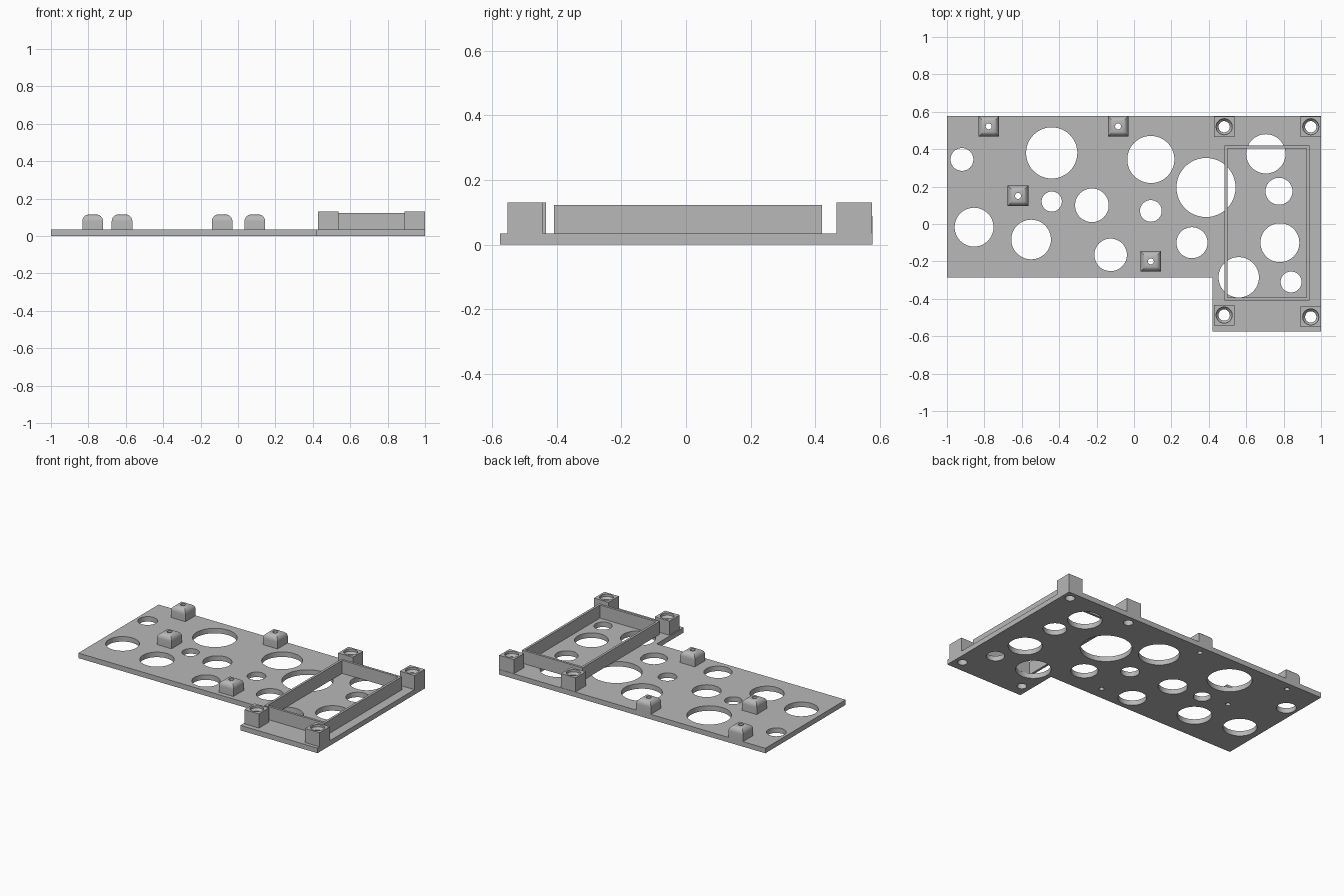
import bpy, bmesh, math

if "Cube" in bpy.data.objects:
    bpy.data.objects.remove(bpy.data.objects["Cube"], do_unlink=True)

PLATE = 0.034      # plate thickness
POST_TOP = 0.13
STUD_TOP = 0.115
WALL_TOP = 0.123

grey = bpy.data.materials.new("plain_grey")
grey.use_nodes = True
colour = (0.48, 0.48, 0.48, 1)
grey.diffuse_color = colour
grey.node_tree.nodes["Principled BSDF"].inputs["Base Color"].default_value = colour


def finish(name, bm):
    bmesh.ops.recalc_face_normals(bm, faces=bm.faces)
    mesh = bpy.data.meshes.new(name)
    bm.to_mesh(mesh)
    bm.free()
    mesh.materials.append(grey)
    obj = bpy.data.objects.new(name, mesh)
    bpy.context.collection.objects.link(obj)
    return obj


def loft(bm, rings):
    """Skin a list of point rings and cap both ends."""
    loops = [[bm.verts.new(p) for p in ring] for ring in rings]
    for a, b in zip(loops, loops[1:]):
        for i in range(len(a)):
            j = (i + 1) % len(a)
            bm.faces.new((a[i], a[j], b[j], b[i]))
    bm.faces.new(loops[0][::-1])
    bm.faces.new(loops[-1])


def rectangle(x0, x1, y0, y1, z):
    return [(x0, y0, z), (x1, y0, z), (x1, y1, z), (x0, y1, z)]


def circle(x, y, r, z, n=48):
    return [(x + r * math.cos(math.tau * i / n),
             y + r * math.sin(math.tau * i / n), z) for i in range(n)]


def drill(bm, x, y, profile):
    loft(bm, [circle(x, y, r, z) for r, z in profile])


def cut(obj, cutter):
    mod = obj.modifiers.new("cut", "BOOLEAN")
    mod.operation = "DIFFERENCE"
    mod.solver = "EXACT"
    mod.object = cutter
    bpy.context.view_layer.objects.active = obj
    bpy.ops.object.modifier_apply(modifier=mod.name)


def smooth(obj):
    bpy.ops.object.select_all(action="DESELECT")
    obj.select_set(True)
    bpy.context.view_layer.objects.active = obj
    bpy.ops.object.shade_smooth_by_angle(angle=math.radians(30))


# Large round openings: x, y, radius
openings = [
    (-0.92, 0.345, 0.061), (-0.44, 0.38, 0.137), (0.09, 0.345, 0.126),
    (0.385, 0.195, 0.158), (0.705, 0.375, 0.105), (0.775, 0.175, 0.072),
    (0.78, -0.1, 0.104), (0.84, -0.31, 0.056), (0.56, -0.285, 0.108),
    (0.31, -0.1, 0.083), (0.09, 0.07, 0.058), (-0.125, -0.165, 0.087),
    (-0.225, 0.1, 0.09), (-0.44, 0.12, 0.054), (-0.55, -0.083, 0.106),
    (-0.855, -0.017, 0.104),
]
posts = {"back_right_post": (0.482, 0.52), "back_left_post": (0.945, 0.52),
         "front_right_post": (0.482, -0.487), "front_left_post": (0.945, -0.497)}
studs = {"outer_back_stud": (-0.777, 0.522), "inner_back_stud": (-0.085, 0.522),
         "middle_stud": (-0.62, 0.15), "front_stud": (0.09, -0.2)}

bm = bmesh.new()
for x, y, r in openings:
    drill(bm, x, y, [(r, -0.1), (r, 0.3)])
opening_cutter = finish("opening_cutter", bm)

# Screw bores: tapered mouth in the posts, narrow pilot in the studs
bm = bmesh.new()
for x, y in posts.values():
    drill(bm, x, y, [(0.03, -0.1), (0.03, POST_TOP - 0.03),
                     (0.043, POST_TOP - 0.015), (0.043, 0.3)])
for x, y in studs.values():
    drill(bm, x, y, [(0.016, -0.1), (0.016, 0.3)])
bore_cutter = finish("bore_cutter", bm)

# L-shaped base plate
outline = [(-1, -0.285), (0.42, -0.285), (0.42, -0.575),
           (1, -0.575), (1, 0.577), (-1, 0.577)]
bm = bmesh.new()
loft(bm, [[(x, y, z) for x, y in outline] for z in (0, PLATE)])
plate = finish("base_plate", bm)
cut(plate, opening_cutter)
cut(plate, bore_cutter)
smooth(plate)

# Square corner posts
H = 0.055
for name, (x, y) in posts.items():
    bm = bmesh.new()
    loft(bm, [rectangle(x - H, x + H, y - H, y + H, z) for z in (PLATE, POST_TOP)])
    post = finish(name, bm)
    cut(post, bore_cutter)
    smooth(post)

# Studs with mitred, rounded tops
R = 0.036
steps = [(0, PLATE)] + [
    (R * (1 - math.cos(a)), STUD_TOP - R + R * math.sin(a))
    for a in (math.pi / 2 * i / 8 for i in range(9))]
for name, (x, y) in studs.items():
    bm = bmesh.new()
    loft(bm, [rectangle(x - H + d, x + H - d, y - H + d, y + H - d, z)
              for d, z in steps])
    stud = finish(name, bm)
    cut(stud, bore_cutter)
    smooth(stud)

# Thin rectangular frame wall
x0, x1, y0, y1, t = 0.484, 0.937, -0.408, 0.42, 0.016
bm = bmesh.new()
rings = [rectangle(x0, x1, y0, y1, PLATE), rectangle(x0, x1, y0, y1, WALL_TOP),
         rectangle(x0 + t, x1 - t, y0 + t, y1 - t, WALL_TOP),
         rectangle(x0 + t, x1 - t, y0 + t, y1 - t, PLATE)]
loops = [[bm.verts.new(p) for p in ring] for ring in rings]
for k in range(4):
    a, b = loops[k], loops[(k + 1) % 4]
    for i in range(4):
        j = (i + 1) % 4
        bm.faces.new((a[i], a[j], b[j], b[i]))
finish("frame_wall", bm)

for cutter in (opening_cutter, bore_cutter):
    bpy.data.objects.remove(cutter, do_unlink=True)
